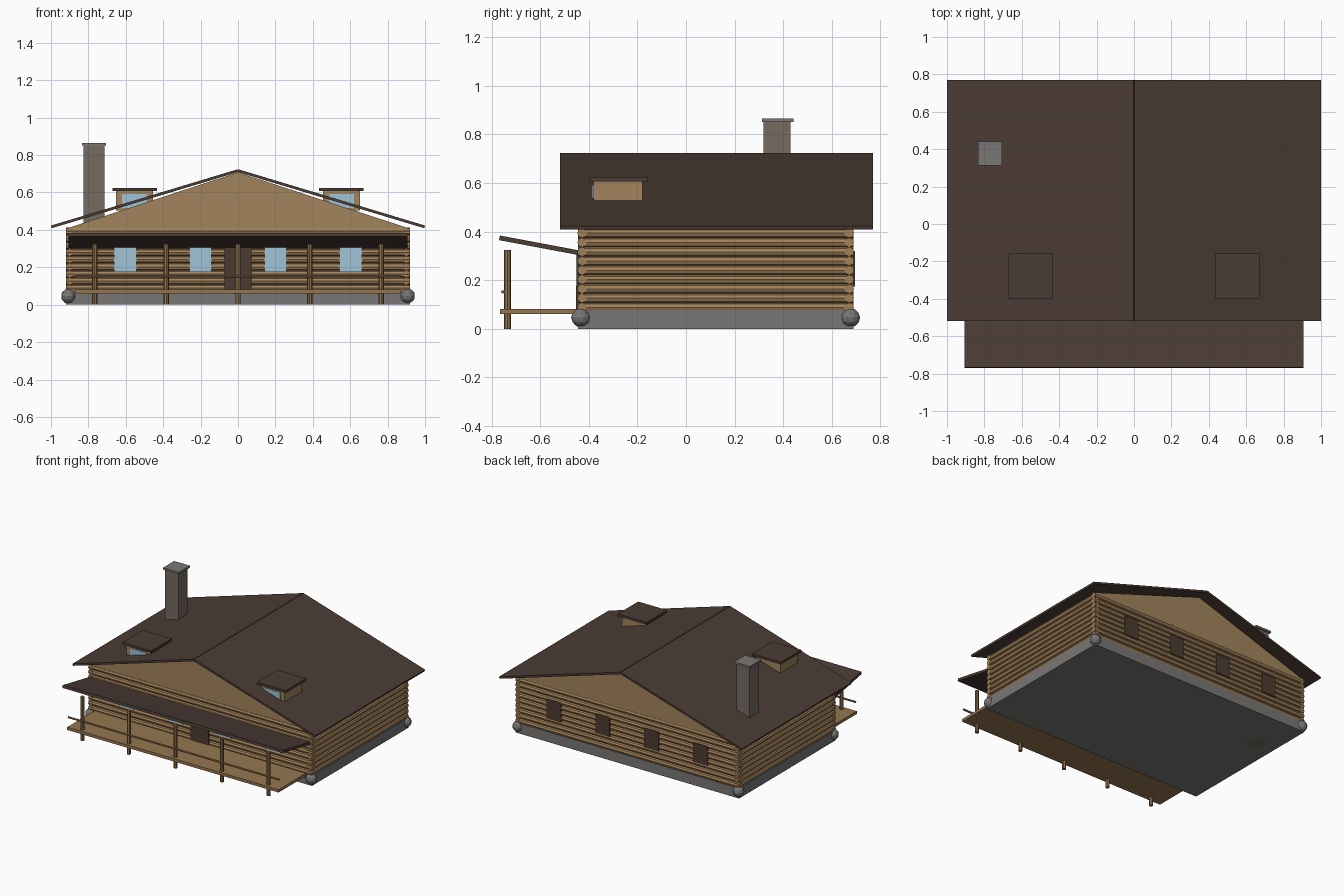
import bpy, bmesh, math
from mathutils import Matrix, Vector

if "Cube" in bpy.data.objects:
    bpy.data.objects.remove(bpy.data.objects["Cube"])


def material(name, rgb):
    m = bpy.data.materials.new(name)
    m.diffuse_color = (*rgb, 1)
    m.use_nodes = True
    m.node_tree.nodes["Principled BSDF"].inputs["Base Color"].default_value = m.diffuse_color
    return m


LOG = material("log_wood", (0.36, 0.22, 0.10))
TAN = material("gable_wood", (0.36, 0.23, 0.11))
DECK = material("deck_wood", (0.30, 0.18, 0.08))
ROOF = material("roof_shingle", (0.07, 0.045, 0.035))
DOOR = material("door_wood", (0.07, 0.045, 0.03))
GLASS = material("window_glass", (0.35, 0.55, 0.68))
STONE = material("stone", (0.19, 0.185, 0.18))
BRICK = material("chimney_stone", (0.18, 0.145, 0.12))


def finish(name, bm, mat):
    bmesh.ops.recalc_face_normals(bm, faces=bm.faces)
    me = bpy.data.meshes.new(name)
    bm.to_mesh(me)
    bm.free()
    me.materials.append(mat)
    ob = bpy.data.objects.new(name, me)
    bpy.context.collection.objects.link(ob)
    return ob


def box(name, x, y, z, mat):
    """Box from (min, max) pairs."""
    bm = bmesh.new()
    size = [b - a for a, b in (x, y, z)]
    mid = [(a + b) / 2 for a, b in (x, y, z)]
    bmesh.ops.create_cube(bm, size=1, matrix=Matrix.Translation(mid) @ Matrix.Diagonal((*size, 1)))
    return finish(name, bm, mat)


def rod(name, a, b, r, mat, sides=8):
    """Cylinder between two points."""
    a, b = Vector(a), Vector(b)
    rot = (b - a).to_track_quat('Z', 'Y').to_matrix().to_4x4()
    bm = bmesh.new()
    bmesh.ops.create_cone(bm, cap_ends=True, segments=sides, radius1=r, radius2=r,
                          depth=(b - a).length, matrix=Matrix.Translation((a + b) / 2) @ rot)
    return finish(name, bm, mat)


def prism(name, pts, axis, lo, hi, mat):
    """Extrude a profile (u, z) along x or y."""
    bm = bmesh.new()
    place = (lambda u, z: (u, lo, z)) if axis == 'y' else (lambda u, z: (lo, u, z))
    f = bm.faces.new([bm.verts.new(place(*p)) for p in pts])
    new = bmesh.ops.extrude_face_region(bm, geom=[f])['geom']
    d = (0, hi - lo, 0) if axis == 'y' else (hi - lo, 0, 0)
    bmesh.ops.translate(bm, vec=d, verts=[v for v in new if isinstance(v, bmesh.types.BMVert)])
    return finish(name, bm, mat)


# foundation and corner stones
box("foundation", (-0.92, 0.92), (-0.445, 0.69), (0, 0.075), STONE)
for x in (-0.907, 0.907):
    for y in (-0.433, 0.677):
        bm = bmesh.new()
        bmesh.ops.create_icosphere(bm, subdivisions=2, radius=0.04,
                                   matrix=Matrix.Translation((x, y, 0.046)))
        finish("corner_stone", bm, STONE)

# log walls
for i in range(9):
    z = 0.088 + i * 0.0382
    for y in (-0.428, 0.672):
        rod("long_log", (-0.92, y, z), (0.92, y, z), 0.0195, LOG)
    for x in (-0.9, 0.9):
        rod("side_log", (x, -0.445, z), (x, 0.69, z), 0.0195, LOG)

# gable block and main roof
prism("gable", [(-0.915, 0.408), (0.915, 0.408), (0, 0.708)], 'y', -0.44, 0.685, TAN)
for s in (-1, 1):
    prism("roof_slope", [(s * 0.002, 0.724), (s, 0.423), (s * 0.996, 0.409), (0, 0.709)],
          'y', -0.518, 0.77, ROOF)

# front windows, door and back windows
for x in (-0.603, -0.201, 0.201, 0.603):
    w = (x - 0.059, x + 0.059)
    box("front_window_frame", w, (-0.448, -0.43), (0.175, 0.32), DOOR)
    box("front_window_glass", w, (-0.452, -0.448), (0.175, 0.32), GLASS)
    box("back_window_frame", w, (0.675, 0.695), (0.175, 0.32), DOOR)
box("door", (-0.074, 0.074), (-0.452, -0.43), (0.08, 0.315), DOOR)

# porch: deck, tilted roof, posts, rail
box("porch_deck", (-0.87, 0.87), (-0.765, -0.44), (0.06, 0.081), DECK)
prism("porch_roof", [(-0.766, 0.384), (-0.43, 0.321), (-0.434, 0.302), (-0.77, 0.365)],
      'x', -0.906, 0.906, ROOF)
for i in range(-2, 3):
    rod("porch_post", (i * 0.383, -0.735, 0), (i * 0.383, -0.735, 0.325), 0.014, DECK)
rod("porch_rail", (-0.868, -0.755, 0.152), (0.868, -0.755, 0.152), 0.007, DECK)

# dormers
for x in (-0.553, 0.553):
    box("dormer_body", (x - 0.098, x + 0.098), (-0.381, -0.18), (0.503, 0.608), TAN)
    box("dormer_roof", (x - 0.119, x + 0.119), (-0.397, -0.157), (0.607, 0.624), ROOF)
    box("dormer_glass", (x - 0.066, x + 0.066), (-0.388, -0.38), (0.518, 0.592), GLASS)

# chimney
box("chimney", (-0.825, -0.715), (0.32, 0.43), (0, 0.852), BRICK)
box("chimney_cap", (-0.835, -0.705), (0.312, 0.442), (0.851, 0.865), STONE)
